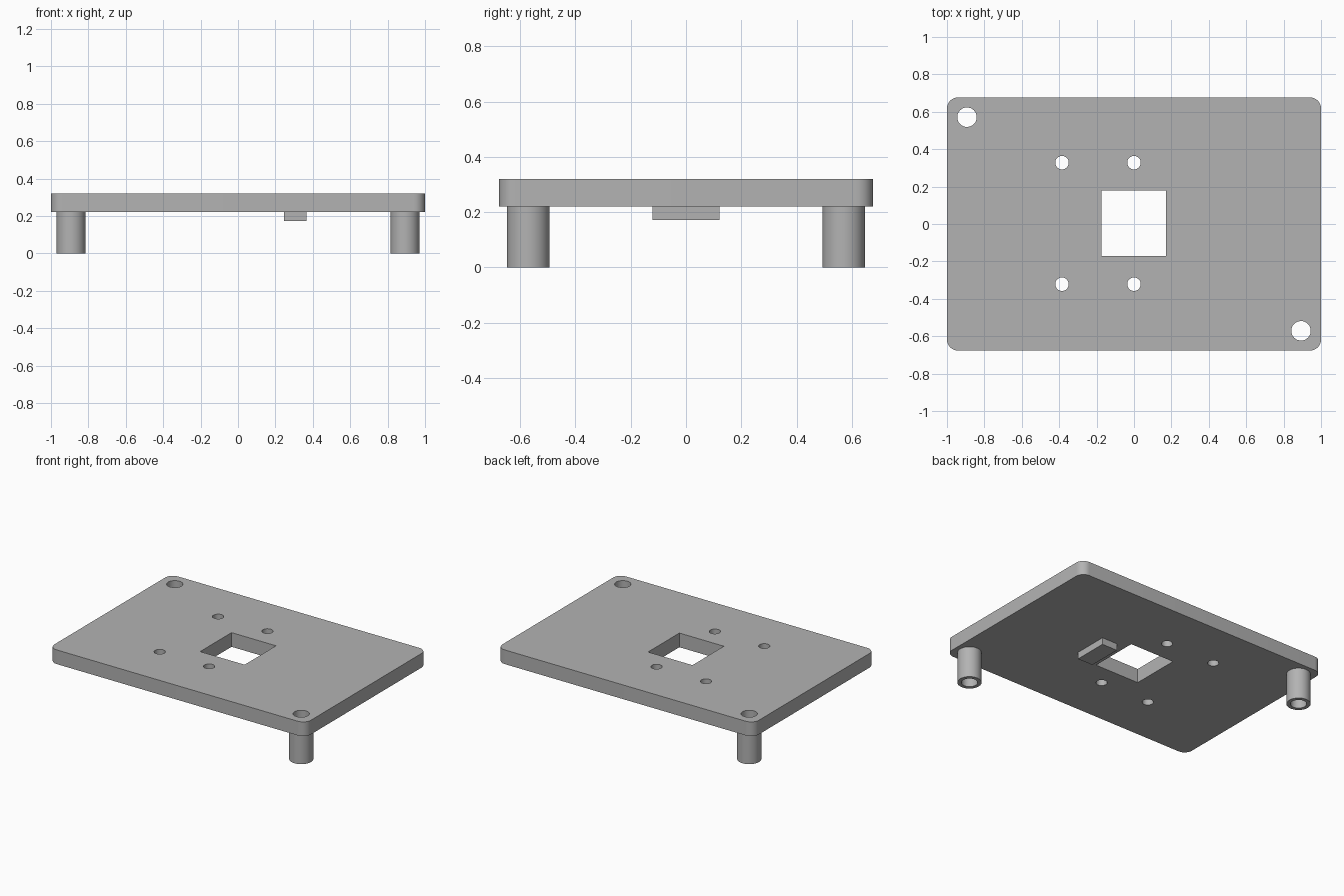
import bpy
import bmesh
import math

if "Cube" in bpy.data.objects:
    bpy.data.objects.remove(bpy.data.objects["Cube"], do_unlink=True)

PLATE_BOTTOM, PLATE_TOP = 0.22, 0.32
POSTS = {"back_right": (-0.893, 0.571), "front_left": (0.893, -0.571)}
SCREW_HOLES = [(x, y) for x in (-0.385, 0.0) for y in (-0.322, 0.328)]

grey = bpy.data.materials.new("plain_grey")
grey.use_nodes = True
colour = (0.45, 0.45, 0.45, 1)
grey.diffuse_color = colour
grey.node_tree.nodes["Principled BSDF"].inputs["Base Color"].default_value = colour


def finish(name, bm):
    mesh = bpy.data.meshes.new(name)
    bm.to_mesh(mesh)
    bm.free()
    mesh.materials.append(grey)
    obj = bpy.data.objects.new(name, mesh)
    bpy.context.collection.objects.link(obj)
    return obj


def box(name, x, y, z, corner=0.0):
    """Box from (min, max) ranges, with optional rounded upright corners."""
    bm = bmesh.new()
    bmesh.ops.create_cube(bm, size=1)
    for v in bm.verts:
        v.co = [r[0] if c < 0 else r[1] for c, r in zip(v.co, (x, y, z))]
    if corner:
        upright = [e for e in bm.edges
                   if abs(e.verts[0].co.z - e.verts[1].co.z) > 0.01]
        bmesh.ops.bevel(bm, geom=upright, offset=corner, segments=10,
                        profile=0.5, affect='EDGES')
    return finish(name, bm)


def cylinder(name, centre, radius, z):
    bm = bmesh.new()
    bmesh.ops.create_cone(bm, cap_ends=True, segments=48, radius1=radius,
                          radius2=radius, depth=z[1] - z[0])
    bmesh.ops.translate(bm, verts=bm.verts, vec=(*centre, sum(z) / 2))
    return finish(name, bm)


def cut(target, cutter):
    """Subtract the cutter, apply the result and discard the cutter."""
    mod = target.modifiers.new("cut", 'BOOLEAN')
    mod.operation = 'DIFFERENCE'
    mod.solver = 'EXACT'
    mod.object = cutter
    bpy.context.view_layer.objects.active = target
    bpy.ops.object.modifier_apply(modifier=mod.name)
    bpy.data.objects.remove(cutter, do_unlink=True)


through = (-0.1, 0.5)

# Base plate with square window and screw holes
plate = box("base_plate", (-1, 1), (-0.677, 0.677),
            (PLATE_BOTTOM, PLATE_TOP), corner=0.06)
cut(plate, box("window_cutter", (-0.175, 0.172), (-0.172, 0.178), through))
for centre in SCREW_HOLES:
    cut(plate, cylinder("screw_cutter", centre, 0.036, through))

# Hollow corner posts, bored through the plate as well
parts = [plate]
for side, centre in POSTS.items():
    post = cylinder(side + "_post", centre, 0.077, (0, PLATE_BOTTOM))
    for target in (plate, post):
        cut(target, cylinder("bore_cutter", centre, 0.052, through))
    parts.append(post)

# Small locating block under the plate
parts.append(box("underside_block", (0.245, 0.365), (-0.122, 0.122),
                 (0.172, PLATE_BOTTOM)))

# Smooth round walls, sharp rims
bpy.ops.object.select_all(action='DESELECT')
for part in parts:
    part.select_set(True)
bpy.context.view_layer.objects.active = plate
bpy.ops.object.shade_smooth_by_angle(angle=math.radians(30))
